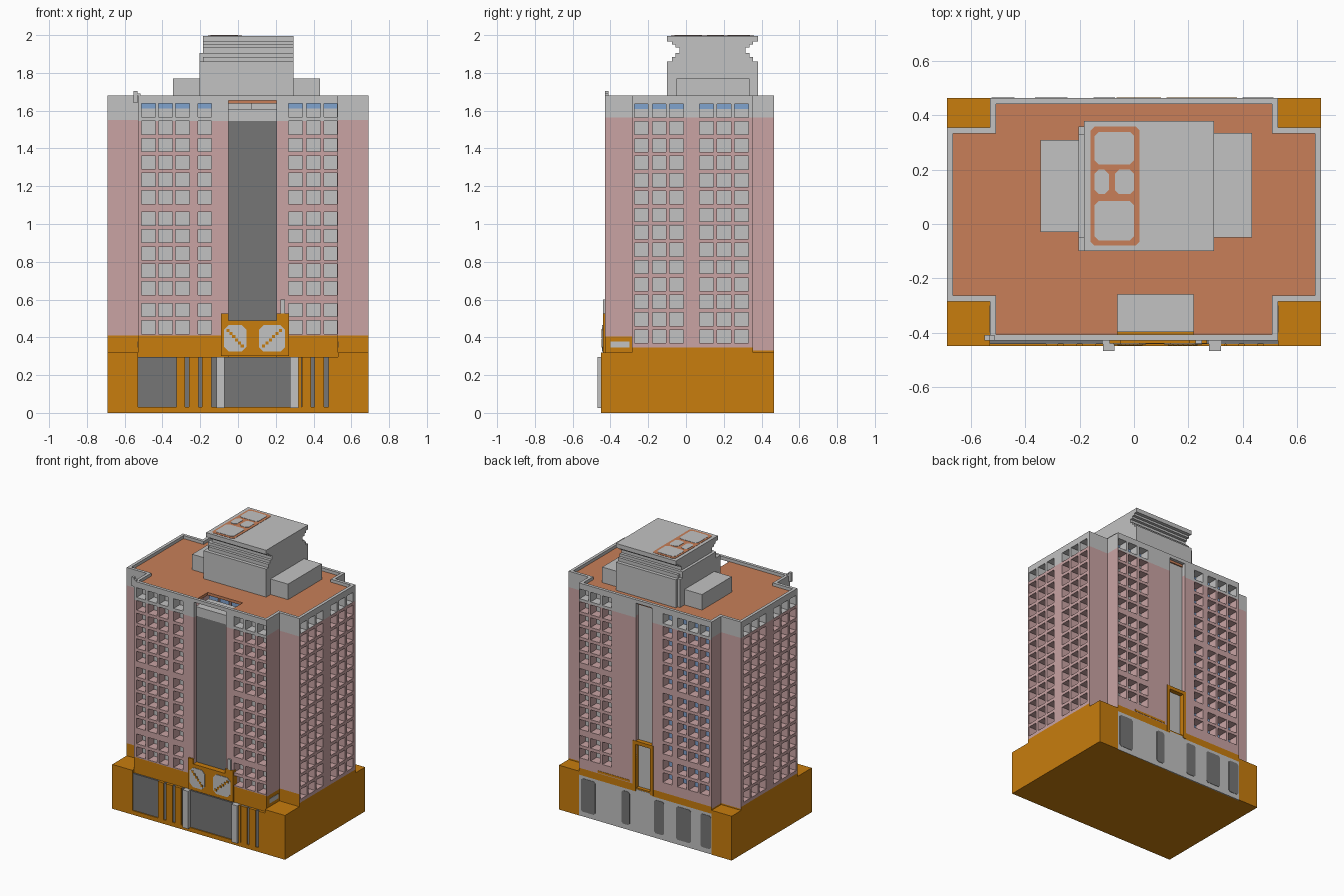
import bpy, bmesh
from mathutils import Vector

if "Cube" in bpy.data.objects:
    bpy.data.objects.remove(bpy.data.objects["Cube"])

COLS = {"ochre": (.578, .205, .004), "pink": (.585, .37, .37), "light_grey": (.54, .54, .54),
        "dark_grey": (.18, .18, .18), "terracotta": (.578, .212, .098), "glass_blue": (.216, .366, .624)}
MATS = []
for n, c in COLS.items():
    m = bpy.data.materials.new(n)
    m.diffuse_color = (*c, 1)
    m.use_nodes = True
    m.node_tree.nodes["Principled BSDF"].inputs["Base Color"].default_value = m.diffuse_color
    MATS.append(m)
OCHRE, PINK, GREY, DARK, ROOF, BLUE = range(6)


def finish(name, bm, mat=None, fix=True):
    if fix:
        bmesh.ops.recalc_face_normals(bm, faces=bm.faces)
    me = bpy.data.meshes.new(name)
    bm.to_mesh(me)
    bm.free()
    for m in (MATS if mat is None else [MATS[mat]]):
        me.materials.append(m)
    ob = bpy.data.objects.new(name, me)
    bpy.context.collection.objects.link(ob)
    return ob


def prism(name, pts, axis, a, b, mat):
    """Extrude a flat outline from a to b along an axis."""
    place = {'x': lambda p, t: (t, p[0], p[1]), 'y': lambda p, t: (p[0], t, p[1]),
             'z': lambda p, t: (p[0], p[1], t)}[axis]
    bm = bmesh.new()
    va = [bm.verts.new(place(p, a)) for p in pts]
    vb = [bm.verts.new(place(p, b)) for p in pts]
    bm.faces.new(va)
    bm.faces.new(vb)
    for i in range(len(pts)):
        j = (i + 1) % len(pts)
        bm.faces.new((va[i], va[j], vb[j], vb[i]))
    return finish(name, bm, mat)


def box(name, x0, x1, y0, y1, z0, z1, mat):
    return prism(name, [(x0, y0), (x1, y0), (x1, y1), (x0, y1)], 'z', z0, z1, mat)


def cut_rect(x0, x1, y0, y1, c):
    """Rectangle with clipped corners."""
    return [(x0 + c, y0), (x1 - c, y0), (x1, y0 + c), (x1, y1 - c),
            (x1 - c, y1), (x0 + c, y1), (x0, y1 - c), (x0, y0 + c)]


# ---------- tower walls with recessed windows ----------
Z0, Z1, DEPTH = .295, 1.66, .07
tower = bmesh.new()


def wall(p0, p1, lo=.33, hi=1.565, cols=(), rows=(), blue=False, mats=(OCHRE, PINK, GREY), z0=Z0, z1=Z1):
    """Wall from p0 to p1, outside on the right; cols are world coordinates of windows."""
    p0, p1 = Vector((*p0, 0)), Vector((*p1, 0))
    d = (p1 - p0).normalized()
    inward = Vector((-d.y, d.x, 0)) * DEPTH
    k = 0 if abs(d.x) > .5 else 1
    spans = [sorted(((a - p0[k]) * d[k], (b - p0[k]) * d[k])) for a, b in cols]
    us = sorted({0, (p1 - p0).length, *[u for s in spans for u in s]})
    zspans = [(z - .035, z + .035) for z in rows]
    zs = sorted({z0, z1, *[z for z in (lo, hi) if z0 < z < z1], *[z for s in zspans for z in s]})
    P = lambda u, z, off=False: p0 + d * u + Vector((0, 0, z)) + (inward if off else Vector())

    def quad(pts, m):
        tower.faces.new([tower.verts.new(p) for p in pts]).material_index = m
    for u0, u1 in zip(us, us[1:]):
        incol = any(a < (u0 + u1) / 2 < b for a, b in spans)
        for a, b in zip(zs, zs[1:]):
            zm = (a + b) / 2
            m = mats[0] if zm < lo else mats[1] if zm < hi else mats[2]
            front = [P(u0, a), P(u1, a), P(u1, b), P(u0, b)]
            if not (incol and any(s < zm < t for s, t in zspans)):
                quad(front, m)
                continue
            back = [P(u0, a, 1), P(u1, a, 1), P(u1, b, 1), P(u0, b, 1)]
            for i in range(4):
                j = (i + 1) % 4
                quad([front[i], front[j], back[j], back[i]], m)
            if blue:
                quad(back, BLUE)
            else:  # the top row has blue upper panes
                s = a + .045 if zm > 1.59 else b
                quad([P(u0, a, 1), P(u1, a, 1), P(u1, s, 1), P(u0, s, 1)], GREY)
                if s < b:
                    quad([P(u0, s, 1), P(u1, s, 1), P(u1, b, 1), P(u0, b, 1)], BLUE)


X, XB, YF, YB, SF, SB = .69, .53, -.43, .465, -.285, .355
LEFT = [(-.51, -.438), (-.42, -.347), (-.33, -.257), (-.213, -.14)]
RIGHT = [(.268, .342), (.363, .437), (.455, .525)]
SIDE = [(-.273, -.2), (-.178, -.106), (-.087, -.013), (.072, .145), (.165, .237), (.257, .33)]
FROWS = [.453, .545] + [.66 + .092 * i for i in range(5)] + [1.142 + .092 * i for i in range(6)]
SROWS = [.404 + .092 * i for i in range(14)]
ALLPINK = (PINK, PINK, GREY)

# front bay with the tall dark slot
wall((-XB, YF), (-.05, YF), .41, 1.545, LEFT, FROWS)
wall((-.05, YF), (-.05, -.40), .41, 1.545)
wall((-.05, -.40), (.205, -.40), .41, 1.545, mats=(OCHRE, DARK, GREY), z1=1.61)
wall((.205, -.40), (.205, YF), .41, 1.545)
wall((.205, YF), (XB, YF), .41, 1.545, RIGHT, FROWS)
# right side
wall((XB, YF), (XB, SF), .405)
wall((XB, SF), (X, SF), .41, 1.55)
wall((X, SF), (X, SB), .345, 1.565, SIDE, SROWS)
wall((X, SB), (XB, SB))
wall((XB, SB), (XB, YB))
# back bay with its grey slot
wall((XB, YB), (.075, YB), .345, 1.55, RIGHT, FROWS)
wall((.075, YB), (.075, YB - .03))
wall((.075, YB - .03), (-.055, YB - .03), mats=(GREY, GREY, GREY))
wall((-.055, YB - .03), (-.055, YB))
wall((-.055, YB), (-XB, YB), .345, 1.55, LEFT, FROWS, blue=True)
# left side
wall((-XB, YB), (-XB, SB))
wall((-XB, SB), (-X, SB))
wall((-X, SB), (-X, SF), .345, 1.565, SIDE, SROWS, blue=True)
wall((-X, SF), (-XB, SF), .41, 1.55)
wall((-XB, SF), (-XB, YF), .405)
finish("tower_walls", tower, fix=False)

# ---------- parapet ring and roof ----------
plan = [(-XB, YF), (XB, YF), (XB, SF), (X, SF), (X, SB), (XB, SB),
        (XB, YB), (-XB, YB), (-XB, SB), (-X, SB), (-X, SF), (-XB, SF)]
plan = [Vector(p) for p in plan]
inner = []
for i, p in enumerate(plan):
    a, b = (p - plan[i - 1]).normalized(), (plan[(i + 1) % 12] - p).normalized()
    inner.append(p + .022 * (Vector((-a.y, a.x)) + Vector((-b.y, b.x))))
bm = bmesh.new()
rings = [[bm.verts.new((p.x, p.y, z)) for p in r] for r, z in
         ((plan, 1.655), (plan, 1.68), (inner, 1.68), (inner, 1.655))]
for k in range(4):
    r, s = rings[k], rings[(k + 1) % 4]
    for i in range(12):
        j = (i + 1) % 12
        bm.faces.new((r[i], r[j], s[j], s[i]))
finish("parapet", bm, GREY)
slot = [(-.06, inner[0].y), (-.06, -.26), (.22, -.26), (.22, inner[0].y)]
prism("roof_deck", [tuple(inner[0])] + slot + [tuple(p) for p in inner[1:]], 'z', 1.638, 1.658, ROOF)
box("slot_ledge", -.06, .22, -.399, -.25, 1.56, 1.61, GREY)
box("roof_hook_post", -.552, -.531, -.43, -.41, 1.64, 1.705, GREY)
box("roof_hook_arm", -.552, -.515, -.43, -.41, 1.68, 1.69, GREY)

# ---------- rooftop plant house ----------
steps = [(0, 1.65), (0, 1.86), (.025, 1.86), (.025, 1.885), (.045, 1.885), (.045, 1.905), (.065, 1.905),
         (.065, 1.935), (.045, 1.935), (.045, 1.95), (.025, 1.95), (.025, 1.965), (0, 1.965), (0, 1.996)]
prism("plant_house", [(-.1 + i, z) for i, z in steps] + [(.38 - i, z) for i, z in reversed(steps)],
      'x', -.185, .295, GREY)
box("plant_house_side", -.205, -.18, -.1, .36, 1.65, 1.86, GREY)
box("plant_house_side_upper", -.205, -.18, -.05, .33, 1.86, 1.905, GREY)
box("plant_wing_left", -.345, -.18, -.03, .31, 1.65, 1.77, GREY)
box("plant_wing_right", .29, .435, -.05, .335, 1.65, 1.77, GREY)
prism("roof_hatch_frame", cut_rect(-.16, .02, -.08, .36, .015), 'z', 1.995, 1.998, ROOF)
for x0, x1, y0, y1 in ((-.145, 0, .22, .34), (-.145, -.093, .11, .2), (-.07, 0, .11, .2), (-.145, 0, -.06, .085)):
    prism("roof_hatch_panel", cut_rect(x0, x1, y0, y1, .015), 'z', 1.996, 2.0, GREY)

# ---------- podium ----------
box("podium", -X, X, -.41, .461, 0, .32, OCHRE)
for s in (-1, 1):
    a, b = sorted((s * XB, s * X))
    box("podium_front_corner", a, b, -.45, -.40, 0, .32, OCHRE)
    box("podium_back_corner", a, b, .45, .465, 0, .32, OCHRE)
    a, b = sorted((s * .525, s * .533))
    box("side_vent", a, b, -.4, -.3, .345, .378, GREY)
box("shopfront_glazing", -XB, XB, -.442, -.405, .01, .295, DARK)
box("shopfront_sill", -XB, XB, -.45, -.41, 0, .03, OCHRE)
for a, b in ((-.325, -.28), (-.26, -.21), (-.19, -.14), (.32, .335), (.34, .387), (.405, .455), (.478, .53)):
    box("shopfront_pier", a, b, -.45, -.41, 0, .295, OCHRE)
for x in (-.093, .298):
    box("entrance_pillar", x - .022, x + .022, -.468, -.43, .025, .297, GREY)
box("back_shopfront", -XB, XB, .455, .463, 0, .31, GREY)
for a, b in ((.4, .515), (.125, .19), (-.15, -.07), (-.365, -.245), (-.525, -.44)):
    prism("back_opening", cut_rect(a, b, .035, .275, .012), 'y', .458, .4655, DARK)

# ---------- front stair screen ----------
box("stair_screen", -.09, .27, -.44, -.395, .3, .49, OCHRE)
box("stair_screen_left_end", -.09, -.05, -.44, -.41, .48, .525, OCHRE)
box("stair_screen_right_end", .205, .27, -.44, -.41, .48, .525, OCHRE)
box("screen_post", .226, .25, -.44, -.42, .525, .6, GREY)
for x0, x1, d in ((-.075, .045, -1), (.11, .25, 1)):
    prism("stair_panel", cut_rect(x0, x1, .325, .465, .025), 'y', -.444, -.435, GREY)
    for i in range(6):
        t = (i + .5) / 6
        x = x0 + .015 + t * (x1 - x0 - .03)
        z = .395 + d * (t - .5) * .1
        box("stair_step", x - .008, x + .008, -.447, -.44, z - .008, z + .008, OCHRE)

# ---------- back door frame ----------
for a, b, z0, z1 in ((.075, .1, .3, .66), (-.065, -.04, .3, .66), (-.065, .1, .635, .66)):
    box("back_door_frame", a, b, .43, .467, z0, z1, OCHRE)
box("back_ledge", .12, .38, .455, .467, .35, .365, OCHRE)
